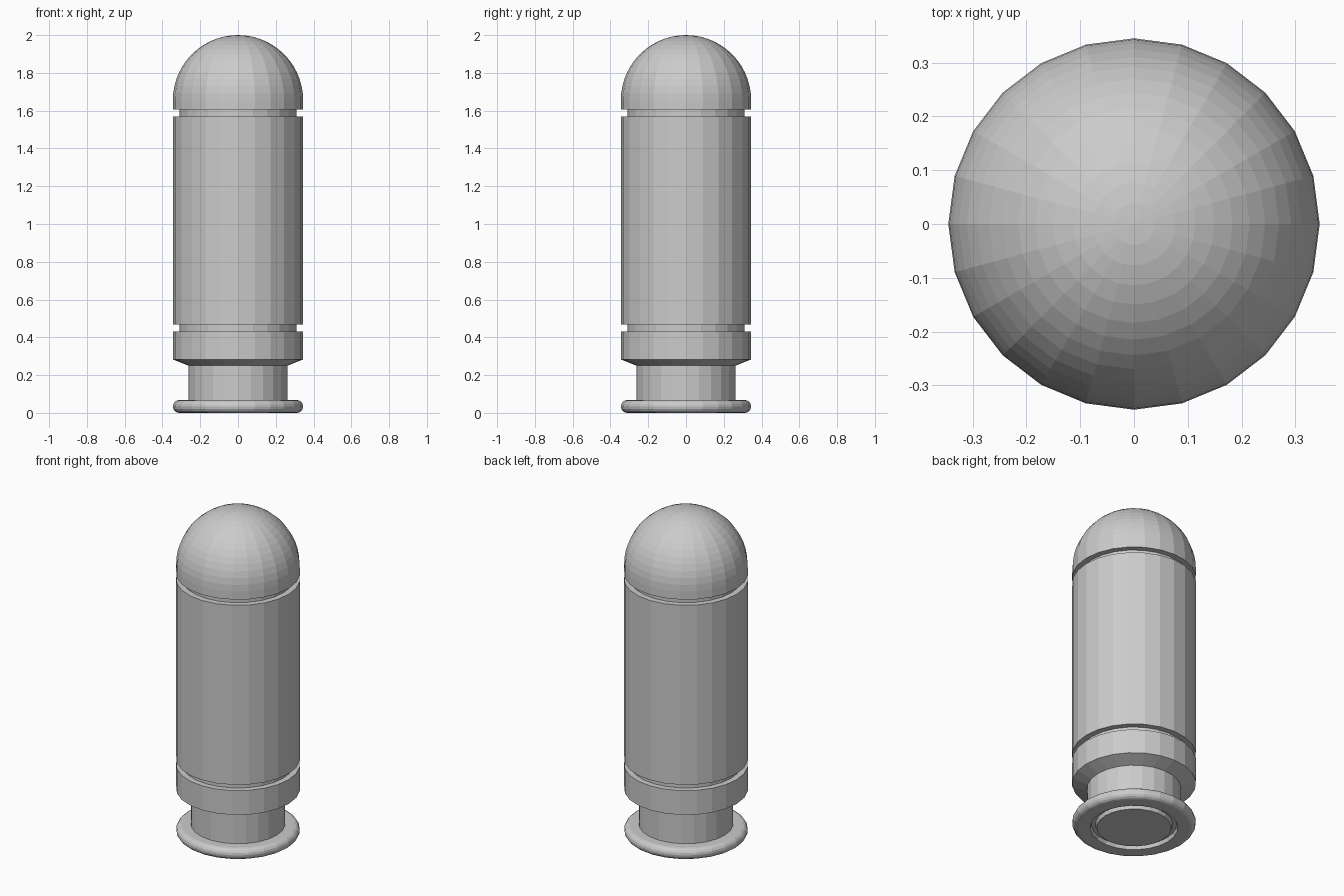
import bpy, bmesh, math

if "Cube" in bpy.data.objects:
    bpy.data.objects.remove(bpy.data.objects["Cube"])

SIDES = 24
R = 0.345


def lathe(name, profile):
    """Spin a (radius, height) profile around z; radius 0 closes at a pole."""
    bm = bmesh.new()
    rings = []
    for r, z in profile:
        if r == 0:
            rings.append([bm.verts.new((0, 0, z))] * SIDES)
        else:
            rings.append([bm.verts.new((r * math.cos(a), r * math.sin(a), z))
                          for a in (2 * math.pi * i / SIDES for i in range(SIDES))])
    for low, high in zip(rings, rings[1:]):
        for i in range(SIDES):
            j = (i + 1) % SIDES
            bm.faces.new(list(dict.fromkeys((low[i], low[j], high[j], high[i]))))
    bmesh.ops.recalc_face_normals(bm, faces=bm.faces)
    mesh = bpy.data.meshes.new(name)
    bm.to_mesh(mesh)
    bm.free()
    obj = bpy.data.objects.new(name, mesh)
    bpy.context.collection.objects.link(obj)
    return obj


def arc(cx, cz, r, start, end, steps):
    return [(cx + r * math.cos(math.radians(start + (end - start) * i / steps)),
             cz + r * math.sin(math.radians(start + (end - start) * i / steps)))
            for i in range(steps + 1)]


# Case: base with ring groove, rounded rim, extractor neck, tapered shoulder, body
base = [(0, 0), (0.208, 0), (0.215, 0.022), (0.238, 0.022), (0.245, 0)]
rim = arc(R - 0.034, 0.034, 0.034, -90, 90, 8)
body = [(0.263, 0.068), (0.263, 0.25), (R, 0.283), (R, 0.432),
        (0.31, 0.432), (0.31, 0.468), (R, 0.468), (R, 1.57), (0.31, 1.57)]

# Bullet: groove wall, straight collar, dome
dome = arc(0, 2 - R, R, 0, 90, 14)[:-1] + [(0, 2)]
bullet = [(0.31, 1.605), (R, 1.605)] + dome

lathe("cartridge", base + rim + body + bullet)
